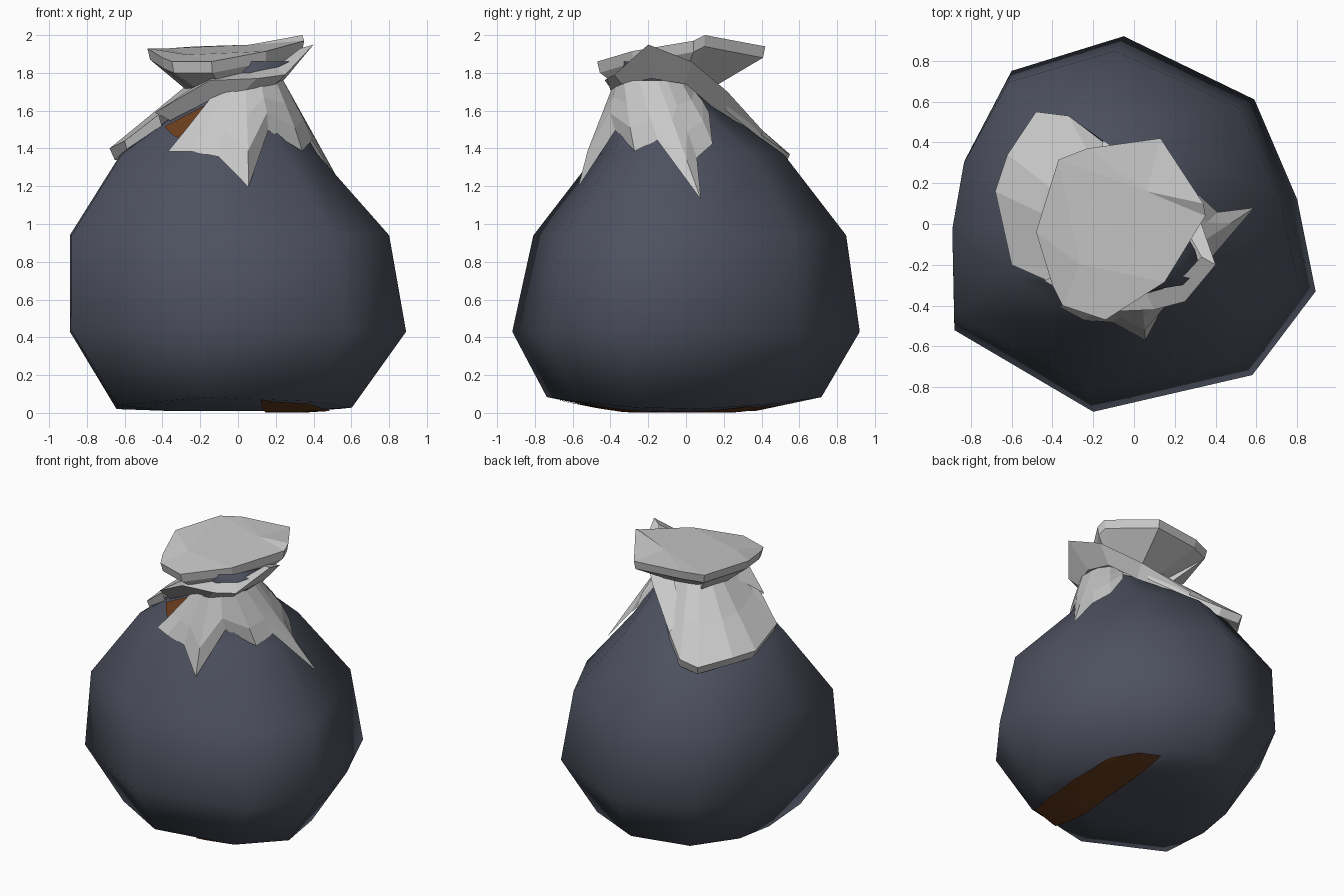
import bpy, bmesh
from mathutils import Vector
from mathutils.bvhtree import BVHTree


def material(name, rgb):
    m = bpy.data.materials.new(name)
    m.diffuse_color = (*rgb, 1)
    return m


SLATE = material("slate_sack", (0.075, 0.083, 0.115))
GREY = material("pale_grey_cloth", (0.58, 0.58, 0.58))
BROWN = material("brown_patch", (0.145, 0.047, 0.013))


def loft(name, rows, mat, closed=False, cap_start=False, cap_end=False):
    """Skin between rows of points; optionally close each row and cap the ends."""
    bm = bmesh.new()
    vs = [[bm.verts.new(p) for p in row] for row in rows]
    n = len(rows[0])
    for a, b in zip(vs, vs[1:]):
        for i in range(n if closed else n - 1):
            j = (i + 1) % n
            bm.faces.new((a[i], a[j], b[j], b[i]))
    for row, want in ((vs[0], cap_start), (vs[-1], cap_end)):
        if want:
            c = bm.verts.new(sum((v.co for v in row), Vector()) / n)
            for i in range(n):
                bm.faces.new((row[i], row[(i + 1) % n], c))
    bmesh.ops.recalc_face_normals(bm, faces=bm.faces)
    mesh = bpy.data.meshes.new(name)
    bm.to_mesh(mesh)
    bm.free()
    mesh.materials.append(mat)
    ob = bpy.data.objects.new(name, mesh)
    bpy.context.collection.objects.link(ob)
    return ob


def blend(a, b, t):
    return [Vector(p).lerp(Vector(q), t) for p, q in zip(a, b)]


def refine(row, n):
    """Split every segment of a row into n pieces."""
    out = [Vector(p).lerp(Vector(q), k / n) for p, q in zip(row, row[1:]) for k in range(n)]
    return out + [Vector(row[-1])]


# sack body: one lumpy outline, scaled and shifted at each height
OUTLINE = [(0.89, -0.33), (0.80, 0.12), (0.59, 0.61), (-0.05, 0.92), (-0.60, 0.75),
           (-0.83, 0.31), (-0.89, -0.05), (-0.88, -0.52), (-0.20, -0.92), (0.58, -0.74)]
# z, centre x, centre y, scale x, scale y
RINGS = [(0.01, 0, 0, 0.40, 0.40), (0.02, -0.02, -0.01, 0.70, 0.79), (0.43, 0, 0, 1, 1),
         (0.94, -0.045, 0.02, 0.95, 0.90), (1.37, -0.10, 0.02, 0.585, 0.54),
         (1.68, 0.02, -0.13, 0.24, 0.23), (1.76, 0.06, -0.17, 0.17, 0.18),
         (1.86, 0.09, -0.15, 0.26, 0.20)]
rows = []
for k, (z, cx, cy, sx, sy) in enumerate(RINGS):
    lift = 0.12 if k == 1 else 0
    rows.append([Vector((cx + x * sx, cy + y * sy, z + lift * (y * sy) ** 2))
                 for x, y in OUTLINE])
sack = loft("sack_body", rows, SLATE, True, True, True)
for poly in sack.data.polygons:
    poly.use_smooth = True

bm = bmesh.new()
bm.from_mesh(sack.data)
bmesh.ops.triangulate(bm, faces=bm.faces)
tree = BVHTree.FromBMesh(bm)
bm.free()


def drape(row, gap, stick=False):
    """Keep points at least gap outside the sack, or stick them to it."""
    out = []
    for p in row:
        hit, nor, _, _ = tree.find_nearest(Vector(p))
        if stick or (Vector(p) - hit).dot(nor) < gap:
            p = hit + nor * gap
        out.append(Vector(p))
    return out


# jagged front skirt hanging from the tie
neck = [(-0.08, -0.33, 1.75), (-0.05, -0.345, 1.75), (-0.02, -0.36, 1.75), (0.04, -0.38, 1.75),
        (0.12, -0.37, 1.75), (0.20, -0.33, 1.76), (0.24, -0.25, 1.76), (0.24, -0.15, 1.76),
        (0.23, -0.10, 1.76), (0.18, -0.03, 1.76), (0.10, 0.0, 1.76)]
tips = [(-0.37, -0.40, 1.38), (-0.24, -0.46, 1.375), (-0.10, -0.50, 1.37), (0.06, -0.59, 1.21),
        (0.17, -0.42, 1.51), (0.35, -0.28, 1.39), (0.40, -0.15, 1.45), (0.59, 0.08, 1.13),
        (0.42, 0.06, 1.36), (0.34, 0.15, 1.44), (0.20, 0.13, 1.60)]
skirt = [drape(blend(neck, tips, t), 0.02) for t in (0, 0.33, 0.67)]
loft("front_skirt", skirt + [drape(tips, 0.015, True)], GREY)

# hood falling over the back left, with a turned-under rim
top = [(-0.10, -0.36, 1.77), (-0.18, -0.25, 1.77), (-0.24, -0.05, 1.76), (-0.23, 0.04, 1.76),
       (-0.18, 0.10, 1.76), (-0.10, 0.12, 1.76), (0.0, 0.08, 1.76), (0.12, 0.0, 1.78)]
rim = [(-0.42, -0.28, 1.58), (-0.60, -0.20, 1.44), (-0.68, 0.16, 1.40), (-0.62, 0.34, 1.40),
       (-0.48, 0.55, 1.37), (-0.32, 0.53, 1.38), (-0.15, 0.40, 1.47), (0.06, 0.22, 1.66)]
under = [Vector((x * 0.96, y * 0.96, z - 0.06)) for x, y, z in rim]
loft("back_hood", [drape(top, 0.01), drape(blend(top, rim, 0.5), 0.03),
                   drape(rim, 0.02), drape(under, 0.005)], GREY)

# folded collar round the tie, high on the right and running back into the hood
low = [(-0.34, -0.24, 1.52), (-0.08, -0.36, 1.69), (0.04, -0.40, 1.71), (0.20, -0.34, 1.74),
       (0.25, -0.18, 1.77), (0.22, 0.0, 1.74), (0.09, 0.14, 1.62), (-0.14, 0.37, 1.43)]
outer = [(-0.44, -0.28, 1.59), (-0.15, -0.43, 1.76), (0.10, -0.42, 1.77), (0.25, -0.38, 1.79),
         (0.40, -0.20, 1.95), (0.32, 0.03, 1.86), (0.12, 0.22, 1.70), (-0.15, 0.41, 1.49)]
inner = [(-0.24, -0.16, 1.72), (-0.12, -0.30, 1.80), (0.06, -0.34, 1.80), (0.20, -0.30, 1.83),
         (0.33, -0.16, 1.93), (0.24, 0.0, 1.86), (0.02, 0.12, 1.75), (-0.18, 0.30, 1.54)]
loft("collar", [drape(low, 0.01), outer, inner], GREY)

# two bunched lobes above the tie, meeting at a seam and tapering down into it
SEAM_BACK, SEAM_FRONT = (-0.37, 0.315, 1.93), (0.15, -0.285, 1.915)
LOBES = {
    "back_lobe": (0.35, [SEAM_BACK, (-0.23, 0.37, 1.94), (0.13, 0.42, 1.94),
                         (0.34, 0.10, 2.0), (0.35, 0.04, 1.97), SEAM_FRONT]),
    "front_lobe": (0.52, [SEAM_BACK, (-0.48, -0.04, 1.93), (-0.40, -0.30, 1.88),
                          (-0.35, -0.40, 1.86), (-0.14, -0.47, 1.86), SEAM_FRONT])}
for name, (pinch, edge) in LOBES.items():
    lower = [(x * 0.97, y * 0.97, z - 0.06) for x, y, z in edge]
    tie = [(x * pinch, y * pinch - 0.06, 1.69) for x, y, z in edge]
    loft(name, [edge, lower, tie], GREY, True, True, True)

# thin brown patches: one under the sack, one beneath the hood edge
left = [(0.12, -0.68, 0.03), (0.13, -0.45, 0), (0.17, -0.11, 0), (0.20, 0.25, 0), (0.21, 0.54, 0)]
right = [(0.38, -0.57, 0.03), (0.45, -0.35, 0), (0.49, -0.03, 0), (0.48, 0.30, 0), (0.36, 0.48, 0)]
left, right = refine(left, 6), refine(right, 6)
loft("bottom_patch", [drape(blend(left, right, t / 8), 0.008, True) for t in range(9)], BROWN)
a = refine([(-0.38, -0.26, 1.50), (-0.28, -0.28, 1.56), (-0.12, -0.30, 1.64)], 4)
b = refine([(-0.35, -0.36, 1.48), (-0.26, -0.40, 1.43), (-0.14, -0.37, 1.54)], 4)
loft("neck_patch", [drape(blend(a, b, t / 4), 0.008, True) for t in range(5)], BROWN)
